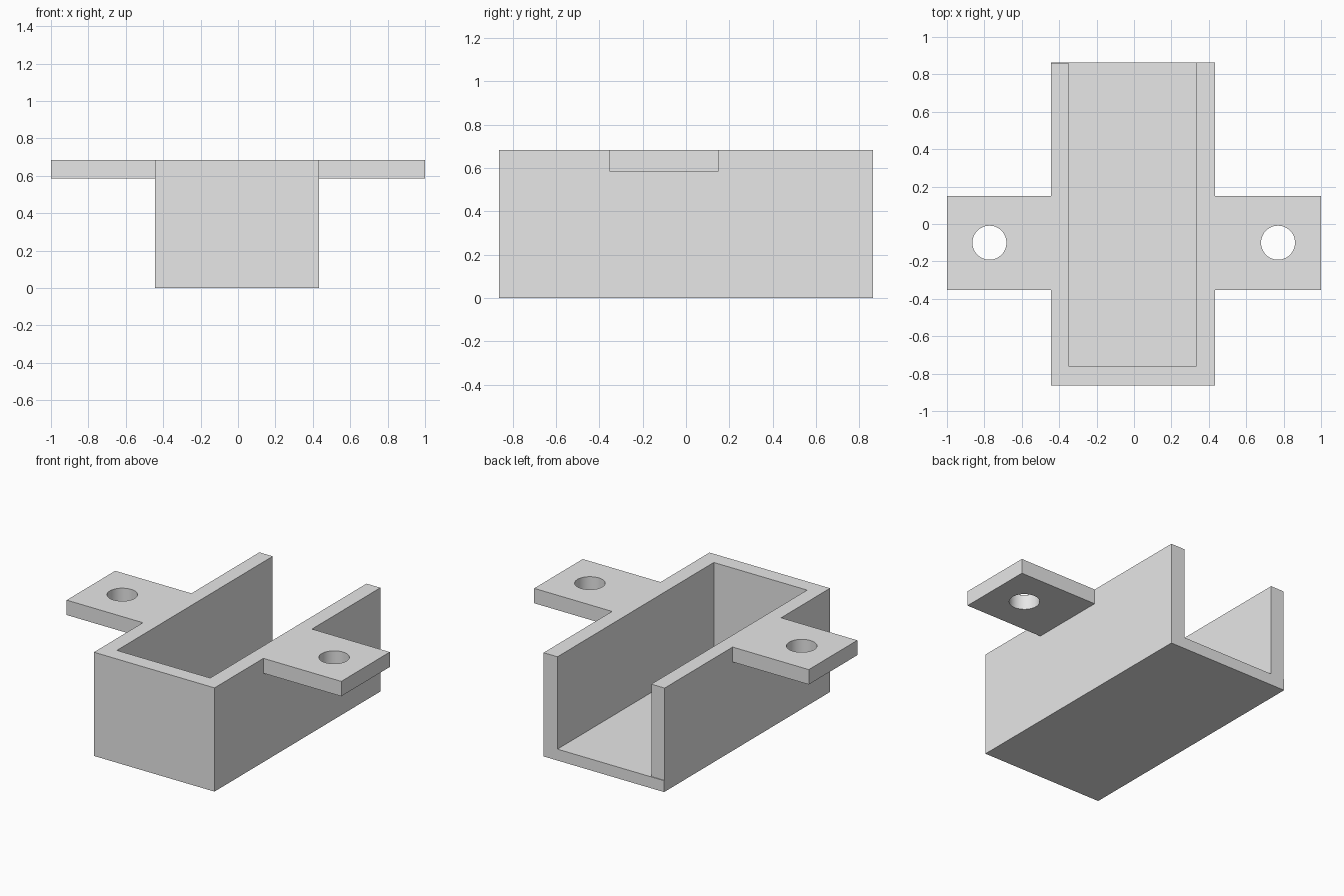
import bpy
import math

default_cube = bpy.data.objects.get("Cube")
if default_cube:
    bpy.data.objects.remove(default_cube, do_unlink=True)

# Single grey material
grey = bpy.data.materials.new("light_grey")
grey.use_nodes = True
COLOUR = (0.8, 0.8, 0.8, 1.0)
grey.diffuse_color = COLOUR
for node in grey.node_tree.nodes:
    if node.type == 'BSDF_PRINCIPLED':
        node.inputs["Base Color"].default_value = COLOUR


def box(name, x, y, z):
    """Box from (min, max) ranges on each axis."""
    spans = (x, y, z)
    bpy.ops.mesh.primitive_cube_add(size=1, location=[(a + b) / 2 for a, b in spans])
    obj = bpy.context.object
    obj.name = name
    obj.scale = [b - a for a, b in spans]
    bpy.ops.object.transform_apply(location=True, rotation=False, scale=True)
    obj.data.materials.append(grey)
    return obj


def combine(target, other, operation):
    """Apply a boolean and remove the helper."""
    other.hide_render = True
    bpy.ops.object.select_all(action='DESELECT')
    target.select_set(True)
    bpy.context.view_layer.objects.active = target
    mod = target.modifiers.new(operation.title(), 'BOOLEAN')
    mod.operation = operation
    mod.solver = 'EXACT'
    mod.object = other
    bpy.ops.object.modifier_apply(modifier=mod.name)
    bpy.data.objects.remove(other, do_unlink=True)


TOP, FLOOR, BACK = 0.683, 0.075, 0.863
INNER_LEFT, INNER_RIGHT = -0.348, 0.332

# Outer block and the mounting bar that becomes the two side tabs
bracket = box("open_ended_bracket", (-0.445, 0.433), (-BACK, BACK), (0, TOP))
combine(bracket, box("mounting_bar", (-1, 1), (-0.354, 0.151), (0.585, TOP)), 'UNION')

# Channel, open at the top and the back
combine(bracket, box("channel_cutter", (INNER_LEFT, INNER_RIGHT), (-0.763, 1), (FLOOR, 1)),
        'DIFFERENCE')

# One side wall stops just short of the floor's back edge
combine(bracket, box("wall_end_cutter", (-0.6, -0.2), (BACK - 0.005, 1.1), (FLOOR, 1.1)),
        'DIFFERENCE')

# Screw holes through the tabs
for x in (-0.773, 0.77):
    bpy.ops.mesh.primitive_cylinder_add(vertices=48, radius=0.091, depth=0.5,
                                        location=(x, -0.1, 0.63))
    cutter = bpy.context.object
    cutter.data.materials.append(grey)
    combine(bracket, cutter, 'DIFFERENCE')

# Smooth hole walls, crisp edges elsewhere
bpy.context.view_layer.objects.active = bracket
bracket.select_set(True)
bpy.ops.object.shade_smooth_by_angle(angle=math.radians(30))
